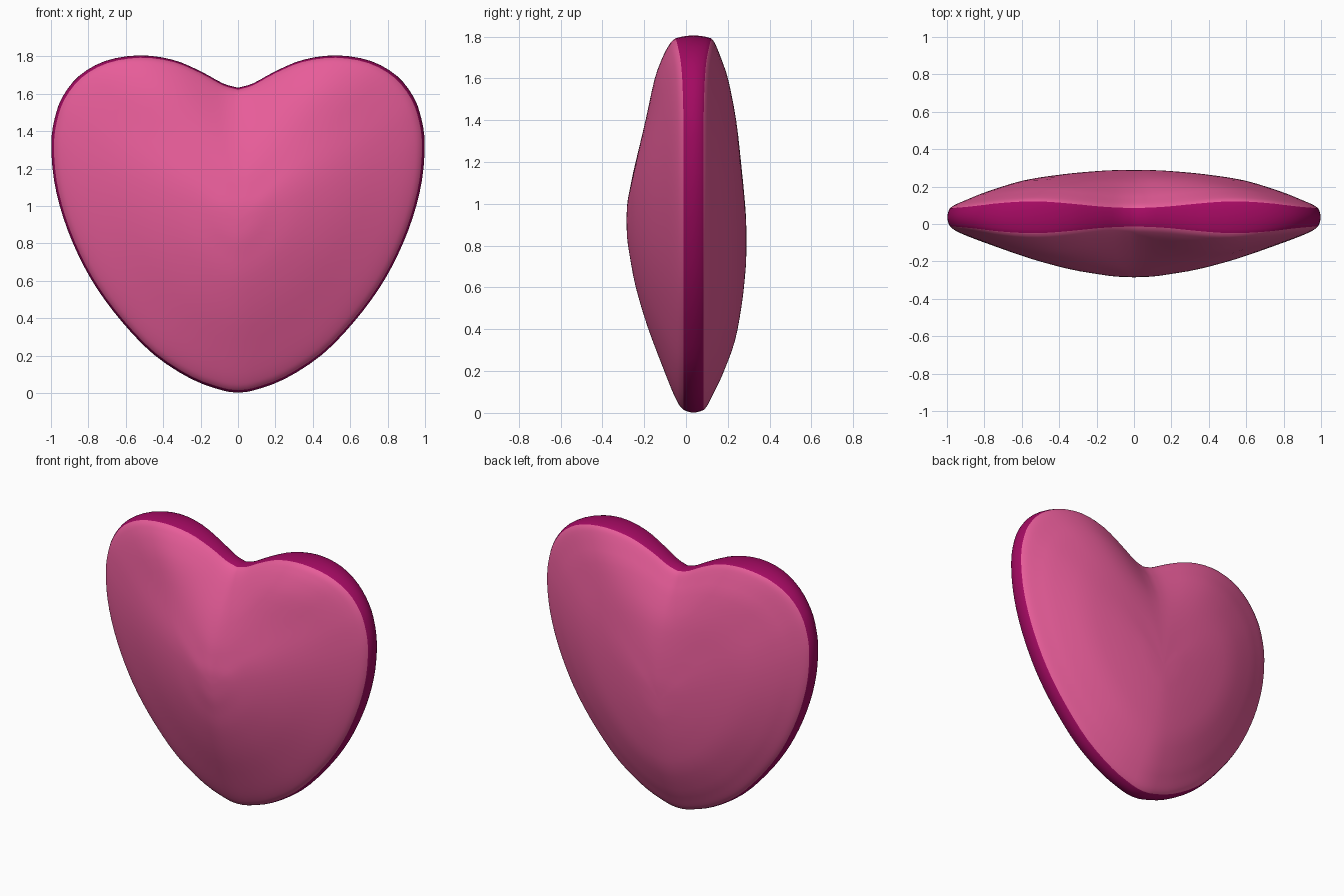
import bpy, bmesh, math
from mathutils import Vector

cube = bpy.data.objects.get("Cube")
if cube:
    bpy.data.objects.remove(cube, do_unlink=True)


def make_material(name, colour):
    mat = bpy.data.materials.new(name)
    mat.use_nodes = True
    mat.diffuse_color = (*colour, 1)
    bsdf = next(n for n in mat.node_tree.nodes if n.type == 'BSDF_PRINCIPLED')
    bsdf.inputs["Base Color"].default_value = (*colour, 1)
    return mat


pink = make_material("pink", (0.80, 0.108, 0.318))
magenta = make_material("dark magenta", (0.365, 0.003, 0.12))


def spline(points, steps):
    """Smooth curve through 2D points."""
    pts = [Vector(p) for p in points]
    ext = [2 * pts[0] - pts[1]] + pts + [2 * pts[-1] - pts[-2]]
    out = []
    for a, b, c, d in zip(ext, ext[1:], ext[2:], ext[3:]):
        for k in range(steps):
            t = k / steps
            out.append(0.5 * (2 * b + (c - a) * t + (2 * a - 5 * b + 4 * c - d) * t * t
                              + (3 * b - a - 3 * c + d) * t ** 3))
    return out + [pts[-1]]


# Heart outline (x, z): left half, then mirrored
half = spline([(0, 1.632), (0.08, 1.655), (0.2, 1.72), (0.35, 1.782), (0.53, 1.805),
               (0.71, 1.775), (0.85, 1.695), (0.94, 1.58), (0.982, 1.46), (0.998, 1.33),
               (0.984, 1.14), (0.935, 0.94), (0.855, 0.74), (0.755, 0.56), (0.62, 0.38),
               (0.45, 0.205), (0.25, 0.075), (0.08, 0.013), (0, 0.002)], 3)
outline = half + [Vector((-p.x, p.y)) for p in reversed(half[1:-1])]
count = len(outline)

# Softer outline that the inner rings blend towards
soft = outline
for _ in range(40):
    soft = [(soft[i - 1] + soft[i] * 2 + soft[(i + 1) % count]) / 4 for i in range(count)]
soft = [Vector((p.x * 1.04, 0.9 + (p.y - 0.9) * 1.04)) for p in soft]


def lobe_weight(p):
    """1 on top of the two lobes, fading to 0 on the sides and tip."""
    rise = min(max((p.y - 1.4) / 0.35, 0), 1)
    return rise * math.exp(-((abs(p.x) - 0.55) / 0.33) ** 2)


MID = 0.036      # y of the rim centre
INSET = 0.014    # how far the rim curls in at its edges
lobes = [lobe_weight(p) for p in outline]
widths = [0.048 + 0.037 * w for w in lobes]


def dome_rings(side, centre_z, depth, profile):
    """Rings out to the rim edge; profile rows are (t, side height, lobe height)."""
    centre = Vector((0, centre_z))
    plain = spline([(t, g) for t, g, _ in profile], 3)[1:]
    lobed = spline([(t, g) for t, _, g in profile], 3)[1:]
    rings = []
    for (t, g_side), (_, g_lobe) in zip(plain, lobed):
        ring = []
        for p, s, w, lobe in zip(outline, soft, widths, lobes):
            edge = centre + (p.lerp(s, 1 - t * t) - centre) * (1 - INSET)
            q = centre.lerp(edge, t)
            g = g_side + (g_lobe - g_side) * lobe
            ring.append((q.x, MID + side * (w + (depth - w) * g), q.y))
        rings.append(ring)
    return rings


front = dome_rings(-1, 0.92, 0.321, [
    (0, 1, 1), (0.1, 0.985, 0.98), (0.2, 0.935, 0.91), (0.35, 0.84, 0.79),
    (0.56, 0.635, 0.61), (0.78, 0.36, 0.43), (0.9, 0.2, 0.265),
    (0.96, 0.105, 0.145), (0.985, 0.05, 0.075), (1, 0, 0)])
back = dome_rings(1, 0.82, 0.253, [
    (0, 1, 1), (0.1, 0.995, 0.99), (0.2, 0.97, 0.95), (0.38, 0.89, 0.855),
    (0.6, 0.725, 0.71), (0.8, 0.43, 0.485), (0.9, 0.24, 0.29),
    (0.96, 0.12, 0.15), (0.985, 0.055, 0.075), (1, 0, 0)])

# Rounded rim between the two domes
rim = []
for s in (-0.75, -0.5, -0.25, 0, 0.25, 0.5, 0.75):
    k = 1 - INSET * s * s
    rim.append([(p.x * k, MID + s * w, 0.9 + (p.y - 0.9) * k)
                for p, w in zip(outline, widths)])

# Skin all rings into one closed body
bm = bmesh.new()
loops = [[bm.verts.new(c) for c in ring] for ring in front + rim + back[::-1]]
first_rim, last_rim = len(front) - 1, len(front) + len(rim)
for r, (a, b) in enumerate(zip(loops, loops[1:])):
    for i in range(count):
        j = (i + 1) % count
        face = bm.faces.new((a[i], a[j], b[j], b[i]))
        face.material_index = 1 if first_rim <= r < last_rim else 0
for loop, tip in ((loops[0], (0, MID - 0.321, 0.92)), (loops[-1], (0, MID + 0.253, 0.82))):
    v = bm.verts.new(tip)
    for i in range(count):
        bm.faces.new((v, loop[i], loop[(i + 1) % count]))
bmesh.ops.recalc_face_normals(bm, faces=bm.faces)
for face in bm.faces:
    face.smooth = True

mesh = bpy.data.meshes.new("heart_body")
bm.to_mesh(mesh)
bm.free()
mesh.materials.append(pink)
mesh.materials.append(magenta)
heart = bpy.data.objects.new("heart_body", mesh)
bpy.context.collection.objects.link(heart)
